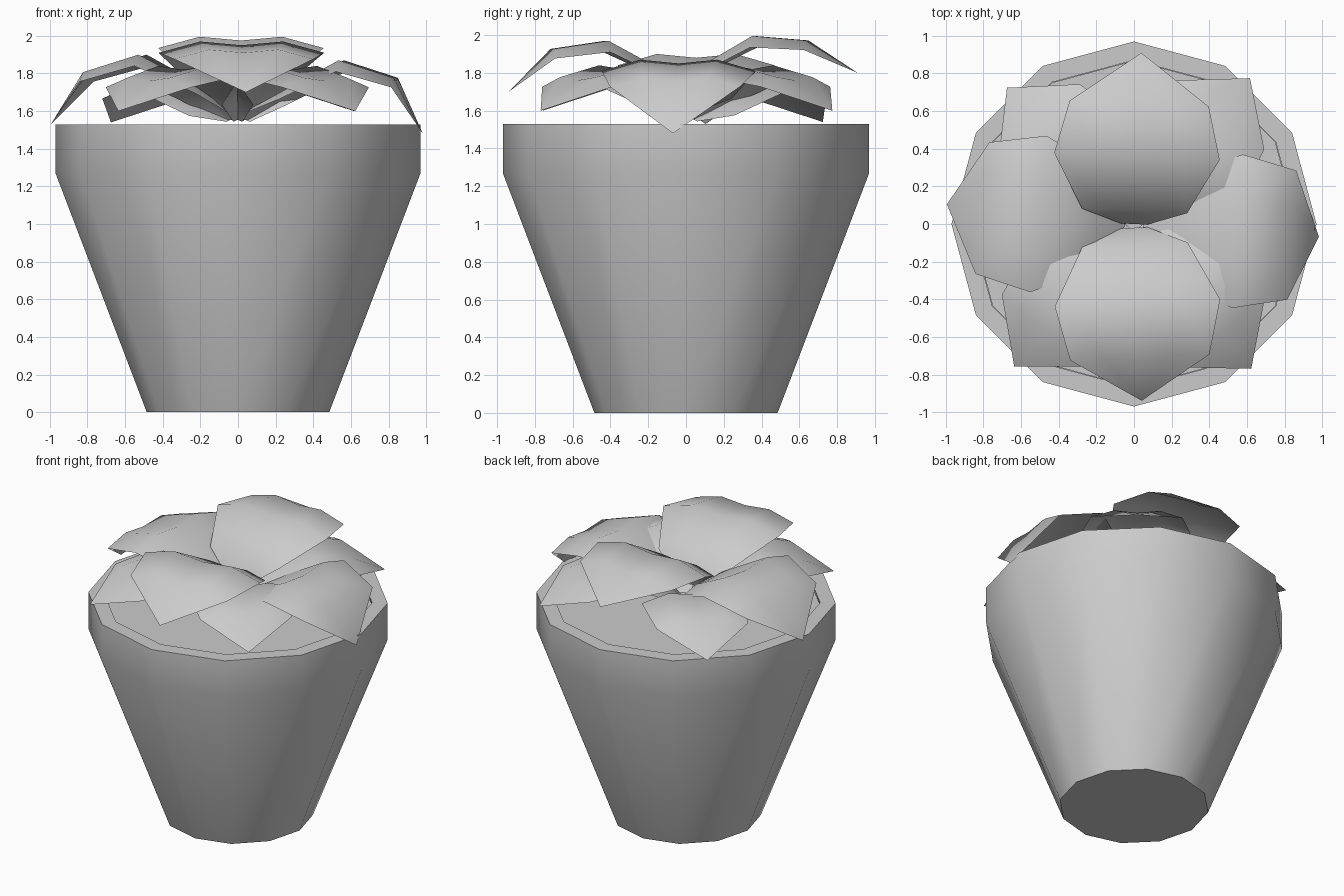
import bpy, bmesh, math
from mathutils import Matrix

if "Cube" in bpy.data.objects:
    bpy.data.objects.remove(bpy.data.objects["Cube"])

grey = bpy.data.materials.new("plain_grey")
grey.use_nodes = True
grey.diffuse_color = (0.6, 0.6, 0.6, 1)
grey.node_tree.nodes["Principled BSDF"].inputs["Base Color"].default_value = (0.6, 0.6, 0.6, 1)


def finish(bm, name, angle):
    mesh = bpy.data.meshes.new(name)
    bm.to_mesh(mesh)
    bm.free()
    mesh.materials.append(grey)
    obj = bpy.data.objects.new(name, mesh)
    bpy.context.collection.objects.link(obj)
    bpy.ops.object.select_all(action="DESELECT")
    obj.select_set(True)
    bpy.context.view_layer.objects.active = obj
    bpy.ops.object.shade_smooth_by_angle(angle=math.radians(angle))
    return obj


def lathe(name, profile, sides=12):
    """Closed turned shape; the first and last rings are capped."""
    bm = bmesh.new()
    rings = []
    for r, z in profile:
        rings.append([bm.verts.new((r * math.cos(i * math.tau / sides),
                                    r * math.sin(i * math.tau / sides), z))
                      for i in range(sides)])
    for a, b in zip(rings, rings[1:]):
        for i in range(sides):
            j = (i + 1) % sides
            bm.faces.new((a[i], a[j], b[j], b[i]))
    bm.faces.new(rings[0][::-1])
    bm.faces.new(rings[-1])
    return finish(bm, name, 40)


def leaf(name, angle, start, belly, shoulder, tip, size=1.0):
    """Arched leaf with a creased middle; stations are (reach, height)."""
    rows = [(start, 0.07),
            ((max(belly[0] - 0.31, 0.07), belly[1] - 0.16), 0.28),
            (belly, 0.44), (shoulder, 0.37)]
    # height offsets across the leaf: edge, swell, middle crease
    across = ((-1, -0.04), (-0.5, 0.02), (0, 0), (0.5, 0.02), (1, -0.04))
    bm = bmesh.new()
    grid = [[bm.verts.new((t, s * half * size, z + dz * half / 0.44))
             for s, dz in across] for (t, z), half in rows]
    for a, b in zip(grid, grid[1:]):
        for i in range(4):
            bm.faces.new((a[i], b[i], b[i + 1], a[i + 1]))
    end = bm.verts.new((tip[0], 0, tip[1]))
    for i in range(4):
        bm.faces.new((grid[-1][i], end, grid[-1][i + 1]))
    bmesh.ops.transform(bm, verts=bm.verts,
                        matrix=Matrix.Rotation(math.radians(angle), 4, "Z"))
    return finish(bm, name, 80)


# Pot with a straight collar and a shallow recess for the soil
lathe("pot", [(0.485, 0), (0.97, 1.27), (0.97, 1.53), (0.87, 1.53), (0.87, 1.5)])
lathe("soil", [(0.868, 1.5), (0.868, 1.515)])

# Upper leaves
leaf("back_leaf", 87.5, (0, 1.64), (0.36, 1.975), (0.64, 1.955), (0.91, 1.80))
leaf("front_leaf", -87.5, (0.02, 1.62), (0.42, 1.95), (0.71, 1.91), (0.94, 1.70))
leaf("left_leaf", -4, (0.05, 1.60), (0.55, 1.85), (0.84, 1.76), (0.985, 1.48), 0.93)
leaf("right_leaf", 174, (0.05, 1.60), (0.51, 1.88), (0.81, 1.79), (1.0, 1.53), 0.95)

# Lower leaves between them
for name, angle, drop in (("back_left", 51.5, 0), ("back_right", 133, 0.06),
                          ("front_right", 230, 0), ("front_left", -51, 0)):
    leaf(name + "_lower_leaf", angle, (0.03, 1.55), (0.45, 1.82 - drop),
         (0.74, 1.76 - drop), (0.99, 1.6 - drop), 0.8)
